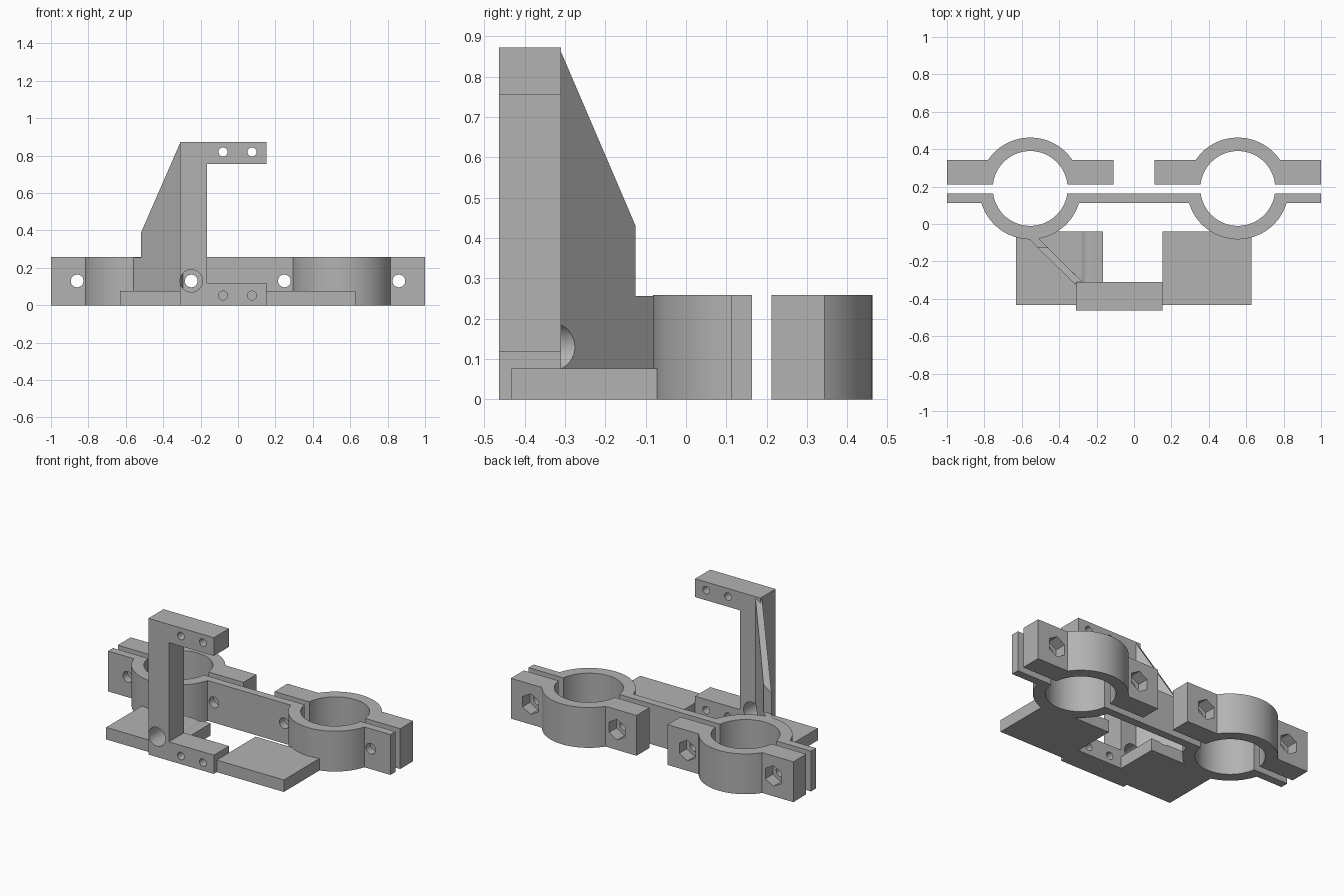
import bpy, bmesh, math
from mathutils import Vector

cube = bpy.data.objects.get("Cube")
if cube:
    bpy.data.objects.remove(cube, do_unlink=True)

grey = bpy.data.materials.new("light_grey")
grey.use_nodes = True
COLOUR = (0.45, 0.45, 0.45, 1)
grey.diffuse_color = COLOUR
grey.node_tree.nodes["Principled BSDF"].inputs["Base Color"].default_value = COLOUR

RING_X, RING_Y, R_IN, R_OUT = 0.555, 0.19, 0.2, 0.272
HEIGHT, SCREW_Z = 0.258, 0.13
SCREW_X = (-0.86, -0.25, 0.248, 0.86)


def add_object(name, bm):
    bmesh.ops.recalc_face_normals(bm, faces=bm.faces)
    mesh = bpy.data.meshes.new(name)
    bm.to_mesh(mesh)
    bm.free()
    obj = bpy.data.objects.new(name, mesh)
    bpy.context.collection.objects.link(obj)
    mesh.materials.append(grey)
    return obj


def prism(name, outline, low, high, along_y=False):
    """Extrude an outline along z, or an x-z outline along y."""
    place = (lambda a, b, h: (a, h, b)) if along_y else (lambda a, b, h: (a, b, h))
    bm = bmesh.new()
    face = bm.faces.new([bm.verts.new(place(a, b, low)) for a, b in outline])
    moved = bmesh.ops.extrude_face_region(bm, geom=[face])["geom"]
    verts = [g for g in moved if isinstance(g, bmesh.types.BMVert)]
    bmesh.ops.translate(bm, verts=verts, vec=Vector(place(0, 0, high - low)))
    return add_object(name, bm)


def box(name, x0, x1, y0, y1, z0, z1):
    return prism(name, [(x0, y0), (x1, y0), (x1, y1), (x0, y1)], z0, z1)


def hull(name, points):
    bm = bmesh.new()
    for p in points:
        bm.verts.new(p)
    bmesh.ops.convex_hull(bm, input=bm.verts)
    bmesh.ops.dissolve_limit(bm, angle_limit=0.01, verts=bm.verts, edges=bm.edges)
    return add_object(name, bm)


def cut(obj, holes):
    """Cut holes along y, each given as x, z, radius, y start, y end, sides."""
    for x, z, r, y0, y1, sides in holes:
        ring = [(x + r * math.sin(math.tau * i / sides), z + r * math.cos(math.tau * i / sides))
                for i in range(sides)]
        cutter = prism("hole_cutter", ring, y0, y1, along_y=True)
        cutter.hide_render = True
        mod = obj.modifiers.new("hole", 'BOOLEAN')
        mod.operation, mod.solver, mod.object = 'DIFFERENCE', 'EXACT', cutter
        deps = bpy.context.evaluated_depsgraph_get()
        mesh = bpy.data.meshes.new_from_object(obj.evaluated_get(deps))
        obj.modifiers.clear()
        obj.data = mesh
        bpy.data.objects.remove(cutter, do_unlink=True)


def smooth(obj):
    bpy.ops.object.select_all(action='DESELECT')
    obj.select_set(True)
    bpy.context.view_layer.objects.active = obj
    bpy.ops.object.shade_smooth_by_angle(angle=math.radians(30))


def arc(radius, y, side, steps=40):
    """Arc from left to right that starts and ends at height y, on the +y or -y side."""
    a = math.asin((y - RING_Y) / radius)
    start, end = (math.pi - a, a) if side > 0 else (math.pi - a, math.tau + a)
    return [(RING_X + radius * math.cos(t), RING_Y + radius * math.sin(t))
            for t in (start + (end - start) * i / steps for i in range(steps + 1))]


def mirrored(points):
    return [(-x, y) for x, y in reversed(points)]


screws = [(x, SCREW_Z, 0.034, -0.05, 0.6, 32) for x in SCREW_X]

# Front clamp: two half rings joined by a thin bar
F0, F1 = 0.113, 0.164
half = [(0, F1)] + arc(R_IN, F1, -1) + [(1, F1), (1, F0)] + arc(R_OUT, F0, -1)[::-1] + [(0, F0)]
front_clamp = prism("front_clamp", half + mirrored(half)[1:-1], 0, HEIGHT)
cut(front_clamp, screws)

# Back clamp caps with hexagonal nut pockets
B0, B1 = 0.212, 0.343
cap = ([(0.11, B0)] + arc(R_IN, B0, 1) + [(1, B0), (1, B1)]
       + arc(R_OUT, B1, 1)[::-1] + [(0.11, B1)])
caps = [prism("left_clamp_cap", cap, 0, HEIGHT),
        prism("right_clamp_cap", mirrored(cap), 0, HEIGHT)]
for obj, xs in zip(caps, (SCREW_X[2:], SCREW_X[:2])):
    cut(obj, [h for h in screws if h[0] in xs])
    cut(obj, [(x, SCREW_Z, 0.066, B1 - 0.075, B1 + 0.05, 6) for x in xs])

# Base plates
tool_hole = (SCREW_X[1], SCREW_Z, 0.06, -0.6, 0.1, 40)
left_plate = box("left_base_plate", 0.153, 0.628, -0.433, -0.04, 0, 0.077)
right_plate = box("right_base_plate", -0.63, -0.165, -0.433, -0.04, 0, 0.077)
cut(right_plate, [tool_hole])

# C-shaped bracket with mounting holes in both arms
post, inner, tip, top = -0.31, -0.165, 0.153, 0.872
bracket = prism("c_bracket", [(post, 0), (tip, 0), (tip, 0.12), (inner, 0.12), (inner, 0.755),
                              (tip, 0.755), (tip, top), (post, top)], -0.463, -0.31, along_y=True)
cut(bracket, [tool_hole] + [(x, z, 0.024, -0.6, 0, 24) for x in (-0.08, 0.075) for z in (0.052, 0.82)])

# Diagonal gusset from the post to the right ring
root = [(-0.309, -0.327), (-0.272, -0.313)]
end = [(-0.518, -0.125), (-0.462, -0.125)]
ring_end = [(-0.58, -0.062), (-0.525, -0.062)]
low = HEIGHT - 0.002
gusset_base = hull("gusset_base", [(x, y, z) for x, y in root + ring_end for z in (0.02, low)])
cut(gusset_base, [tool_hole])
gusset_top = hull("gusset_top", [(x, y, low) for x, y in root + end]
                  + [(x, y, top - 0.003) for x, y in root]
                  + [(*end[0], 0.39), (*end[1], 0.43)])

for obj in [front_clamp, *caps, bracket, right_plate, gusset_base]:
    smooth(obj)
